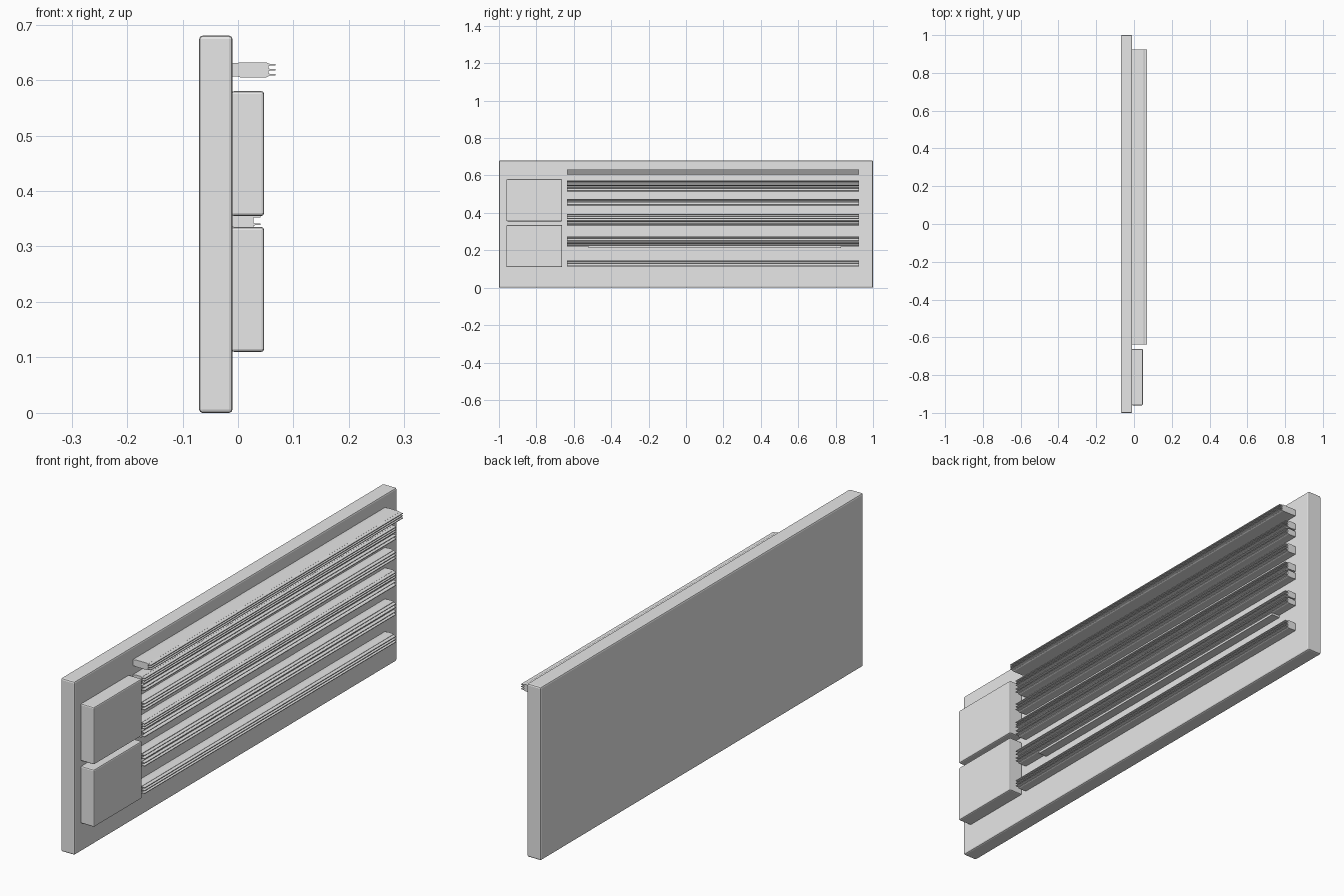
import bpy, bmesh

if "Cube" in bpy.data.objects:
    bpy.data.objects.remove(bpy.data.objects["Cube"])

grey = bpy.data.materials.new("plain grey")
grey.diffuse_color = (0.8, 0.8, 0.8, 1)
grey.use_nodes = True
grey.node_tree.nodes["Principled BSDF"].inputs["Base Color"].default_value = grey.diffuse_color


def box(name, x, y, z, bevel=0.0, segments=2):
    """Bevelled box from min/max ranges."""
    bm = bmesh.new()
    bmesh.ops.create_cube(bm, size=1)
    for v in bm.verts:
        for i, r in enumerate((x, y, z)):
            v.co[i] = r[0] if v.co[i] < 0 else r[1]
    if bevel:
        bmesh.ops.bevel(bm, geom=bm.edges[:], offset=bevel, segments=segments,
                        profile=0.5, affect='EDGES')
    return finish(name, bm)


def extrude_y(name, profile, y0, y1):
    """Extrude an x/z profile along y."""
    bm = bmesh.new()
    a = [bm.verts.new((x, y0, z)) for x, z in profile]
    b = [bm.verts.new((x, y1, z)) for x, z in profile]
    bm.faces.new(a)
    bm.faces.new(b[::-1])
    n = len(a)
    for i in range(n):
        bm.faces.new((a[i], b[i], b[(i + 1) % n], a[(i + 1) % n]))
    bmesh.ops.recalc_face_normals(bm, faces=bm.faces[:])
    return finish(name, bm)


def finish(name, bm):
    me = bpy.data.meshes.new(name)
    bm.to_mesh(me)
    bm.free()
    me.materials.append(grey)
    ob = bpy.data.objects.new(name, me)
    bpy.context.collection.objects.link(ob)
    return ob


def slat(name, z0, z1, tip, fins, y0=-0.637, y1=0.925):
    """Rail with a comb of thin ridges along its outer edge."""
    base = tip - 0.013
    h = z1 - z0
    pitch = h / fins
    p = [(-0.012, z0 + 0.002), (0.0, z0 + 0.001), (0.004, z0),
         (base - 0.004, z0), (base, z0 + 0.002)]
    for i in range(fins):
        c = z0 + pitch * (i + 0.5)
        p += [(base, c - 0.0022), (base + 0.004, c - 0.0014), (tip, c - 0.0014),
              (tip, c + 0.0014), (base + 0.004, c + 0.0014), (base, c + 0.0022)]
    p += [(base, z1 - 0.002), (base - 0.004, z1), (0.004, z1),
          (0.0, z1 - 0.001), (-0.012, z1 - 0.002)]
    extrude_y(name, p, y0, y1)


# Back panel
box("back_panel", (-0.07, -0.01), (-1, 1), (0, 0.68), 0.006)

# Two raised square pads
for name, z in (("lower_pad", (0.11, 0.335)), ("upper_pad", (0.355, 0.58))):
    box(name, (-0.012, 0.047), (-0.96, -0.662), z, 0.005)

# Horizontal rails, top to bottom: z range, reach, ridge count
rails = [(0.605, 0.632, 0.068, 3),
         (0.545, 0.573, 0.041, 3), (0.515, 0.540, 0.041, 2),
         (0.440, 0.475, 0.041, 3),
         (0.366, 0.395, 0.041, 3), (0.333, 0.361, 0.041, 2),
         (0.247, 0.273, 0.041, 2), (0.219, 0.243, 0.041, 2),
         (0.112, 0.145, 0.041, 3)]
for i, (z0, z1, tip, fins) in enumerate(rails):
    slat("rail_%d" % (i + 1), z0, z1, tip, fins)

# Shorter thin strip under the fifth group
box("short_strip", (-0.012, 0.025), (-0.52, 0.83), (0.211, 0.2195))
